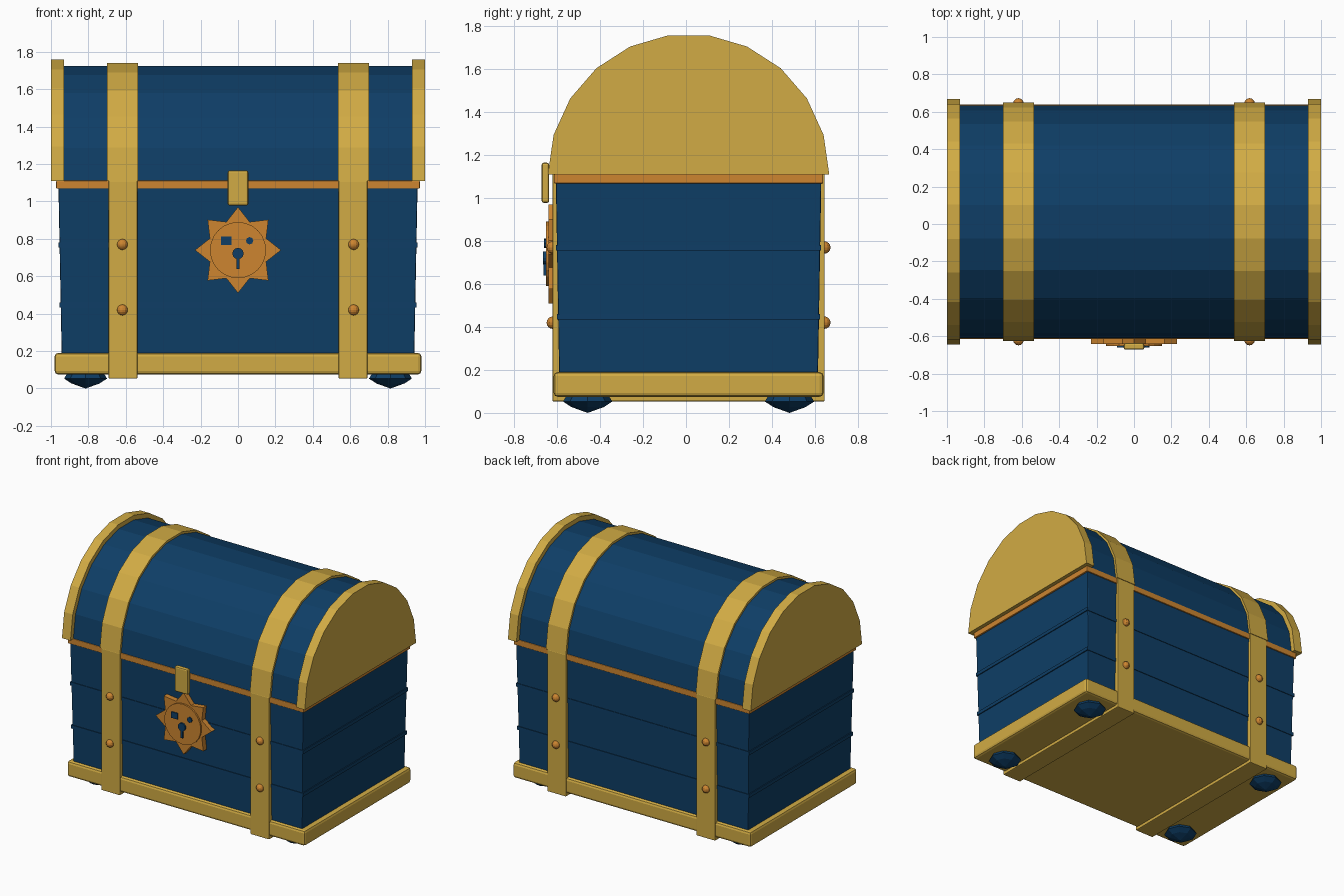
import bpy, bmesh, math
from mathutils import Matrix

if "Cube" in bpy.data.objects:
    bpy.data.objects.remove(bpy.data.objects["Cube"])

YC = 0.012  # depth centre of the chest


def mat(name, rgb):
    m = bpy.data.materials.new(name)
    m.diffuse_color = (*rgb, 1)
    m.use_nodes = True
    m.node_tree.nodes["Principled BSDF"].inputs["Base Color"].default_value = m.diffuse_color
    return m


GOLD = mat("gold", (0.64, 0.41, 0.058))
BLUE = mat("deep_blue", (0.0044, 0.048, 0.133))
COPPER = mat("copper", (0.61, 0.235, 0.03))


def make(name, bm, material, bevel=0):
    bmesh.ops.recalc_face_normals(bm, faces=bm.faces[:])
    me = bpy.data.meshes.new(name)
    bm.to_mesh(me)
    bm.free()
    ob = bpy.data.objects.new(name, me)
    bpy.context.collection.objects.link(ob)
    me.materials.append(material)
    if bevel:
        b = ob.modifiers.new("bevel", 'BEVEL')
        b.width, b.segments = bevel, 2
    return ob


def box(name, x, y, z, material, bevel=0, taper=(0, 0)):
    """Box from (min, max) ranges; taper pulls the bottom edges inward."""
    bm = bmesh.new()
    bmesh.ops.create_cube(bm, size=1)
    for v in bm.verts:
        sx, sy, sz = (1 if c > 0 else -1 for c in v.co)
        low = sz < 0
        v.co = (x[sx > 0] - (sx * taper[0] if low else 0),
                y[sy > 0] - (sy * taper[1] if low else 0), z[sz > 0])
    return make(name, bm, material, bevel)


def prism(name, pts, axis, a, b, material):
    """Extrude a 2D outline from a to b along x (outline y,z) or y (outline x,z)."""
    bm = bmesh.new()
    place = (lambda p, d: (d, p[0], p[1])) if axis == 'x' else (lambda p, d: (p[0], d, p[1]))
    f = bm.faces.new([bm.verts.new(place(p, a)) for p in pts])
    top = bmesh.ops.extrude_face_region(bm, geom=[f])
    d = b - a
    vec = (d, 0, 0) if axis == 'x' else (0, d, 0)
    bmesh.ops.translate(bm, vec=vec, verts=[g for g in top["geom"] if isinstance(g, bmesh.types.BMVert)])
    if not any(len(e.link_faces) == 1 for e in bm.edges):
        pass
    else:
        bmesh.ops.holes_fill(bm, edges=bm.edges[:])
    return make(name, bm, material)


def arch(r, z0=1.11):
    """Half round of eleven flat facets."""
    return [(YC + r * math.cos(math.pi * i / 11), z0 + r * math.sin(math.pi * i / 11))
            for i in range(12)]


def ring(cx, cz, n, r1, r2=None):
    r2 = r2 or r1
    return [(cx + (r1, r2)[i % 2] * math.sin(2 * math.pi * i / n),
             cz + (r1, r2)[i % 2] * math.cos(2 * math.pi * i / n)) for i in range(n)]


# Tapered body with thin plank seams
box("body", (-0.96, 0.96), (YC - 0.618, YC + 0.618), (0.15, 1.08), BLUE, 0.006, (0.018, 0.016))
for i, z in enumerate((0.447, 0.768)):
    hx, hy = 0.95 + 0.018 * (z - 0.45), YC + 0.609 + 0.016 * (z - 0.45)
    box(f"plank_seam_{i}", (-hx - 0.005, hx + 0.005), (2 * YC - hy - 0.003, hy + 0.003),
        (z - 0.013, z + 0.013), BLUE)

# Base trim and rim under the lid
box("base_trim", (-0.98, 0.98), (YC - 0.628, YC + 0.628), (0.075, 0.19), GOLD, 0.018)
box("rim", (-0.972, 0.972), (YC - 0.627, YC + 0.627), (1.068, 1.112), COPPER, 0.005)

# Domed lid with end caps
prism("lid", arch(0.621), 'x', -0.95, 0.95, BLUE)
for s, side in ((-1, "left"), (1, "right")):
    prism(f"end_cap_{side}", arch(0.655), 'x', s * 0.93, s, GOLD)
    # Straps over the lid and round the body, with rivets front and back
    prism(f"lid_strap_{side}", arch(0.637), 'x', s * 0.535, s * 0.70, GOLD)
    box(f"body_strap_{side}", tuple(sorted((s * 0.537, s * 0.692))),
        (YC - 0.634, YC + 0.634), (0.053, 1.112), GOLD, 0.006)
    for j, (y, face) in enumerate(((YC - 0.632, "front"), (YC + 0.632, "back"))):
        for k, z in enumerate((0.42, 0.77)):
            bm = bmesh.new()
            bmesh.ops.create_uvsphere(bm, u_segments=12, v_segments=8, radius=0.029,
                                      matrix=Matrix.Translation((s * 0.618, y, z)))
            make(f"rivet_{side}_{face}_{k}", bm, COPPER)
        # Pointed feet
        bm = bmesh.new()
        y = YC - 0.47 if j == 0 else YC + 0.47
        rings = []
        for r, z in ((0.095, 0.085), (0.115, 0.053), (0.075, 0.027)):
            rings.append([bm.verts.new((s * 0.815 + r * math.cos(math.pi * i / 4),
                                        y + r * math.sin(math.pi * i / 4), z)) for i in range(8)])
        tip = bm.verts.new((s * 0.815, y, 0.0))
        bm.faces.new(rings[0])
        for i in range(8):
            n = (i + 1) % 8
            for a, b in zip(rings, rings[1:]):
                bm.faces.new((a[i], a[n], b[n], b[i]))
            bm.faces.new((rings[2][i], rings[2][n], tip))
        make(f"foot_{side}_{face}", bm, BLUE)

# Latch
box("latch", (-0.055, 0.055), (-0.672, -0.637), (0.978, 1.165), GOLD, 0.01)

# Star lock plate with raised disc, eyes and keyhole
prism("star_plate", ring(0, 0.74, 16, 0.23, 0.163), 'y', -0.6, -0.641, COPPER)
prism("lock_disc", ring(0, 0.74, 24, 0.15), 'y', -0.63, -0.653, COPPER)
box("square_eye", (-0.09, -0.035), (-0.661, -0.64), (0.768, 0.813), BLUE)
prism("round_eye", ring(0.062, 0.79, 8, 0.02), 'y', -0.64, -0.661, BLUE)
prism("keyhole", ring(0, 0.722, 12, 0.03), 'y', -0.64, -0.665, BLUE)
box("keyhole_slot", (-0.008, 0.008), (-0.663, -0.64), (0.64, 0.71), BLUE)
